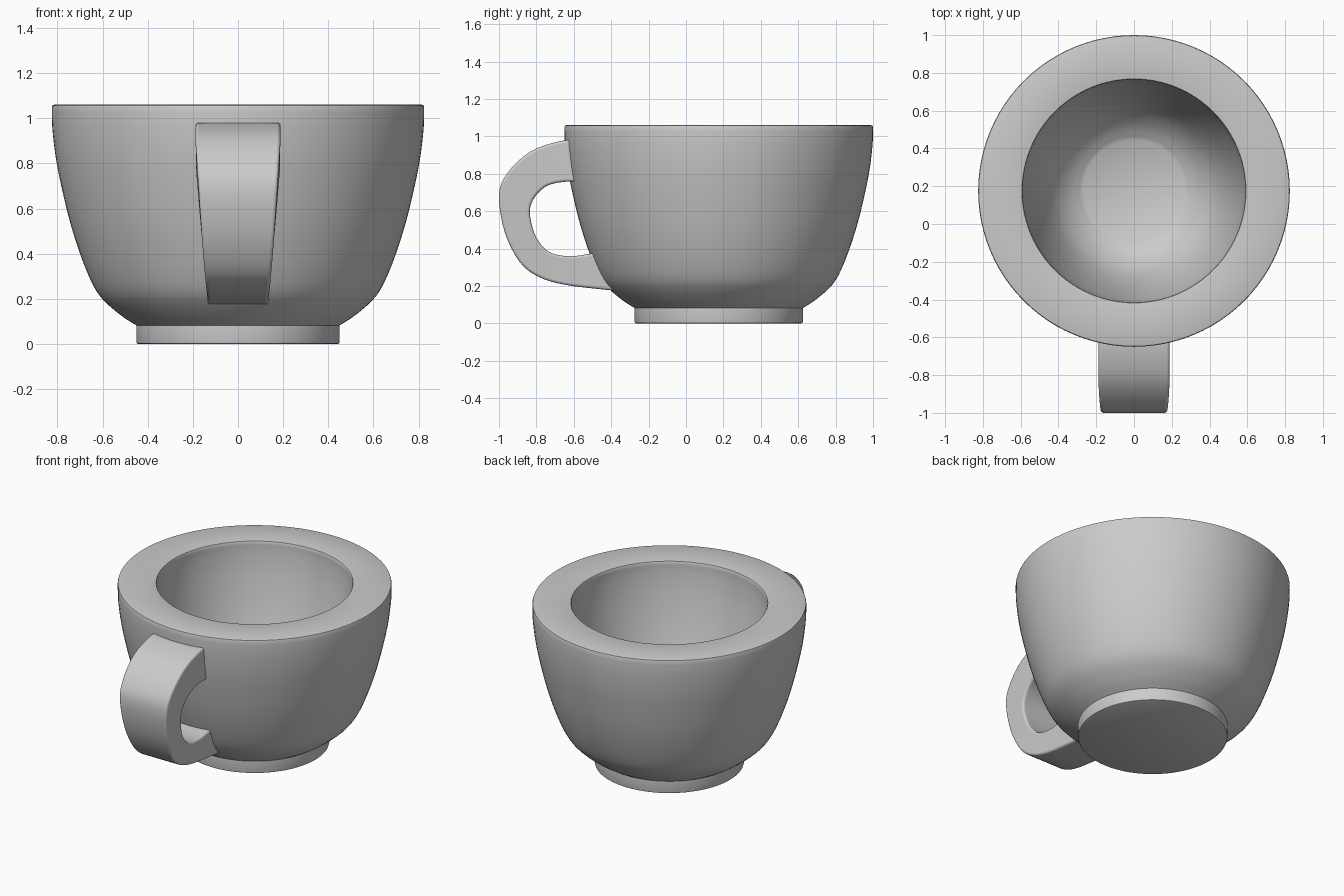
import bpy, bmesh, math
from mathutils import Vector, Matrix

if "Cube" in bpy.data.objects:
    bpy.data.objects.remove(bpy.data.objects["Cube"])

CUP_Y = 0.175


def smooth_curve(pts, steps):
    """Catmull-Rom curve through 2D points."""
    p = [Vector(q) for q in pts]
    p = [2 * p[0] - p[1]] + p + [2 * p[-1] - p[-2]]
    out = []
    for i in range(1, len(p) - 2):
        a, b, c, d = p[i - 1:i + 3]
        for s in range(steps):
            t = s / steps
            out.append(0.5 * (2 * b + (c - a) * t + (2 * a - 5 * b + 4 * c - d) * t * t
                              + (3 * b - a - 3 * c + d) * t ** 3))
    return out + [p[-2]]


def finish(bm, name):
    bmesh.ops.remove_doubles(bm, verts=bm.verts, dist=0.0003)
    bmesh.ops.recalc_face_normals(bm, faces=bm.faces)
    mesh = bpy.data.meshes.new(name)
    bm.to_mesh(mesh)
    bm.free()
    obj = bpy.data.objects.new(name, mesh)
    bpy.context.collection.objects.link(obj)
    bpy.ops.object.select_all(action='DESELECT')
    bpy.context.view_layer.objects.active = obj
    obj.select_set(True)
    return obj


# Cup body: thick-walled bowl with foot, turned around its own axis
outer = smooth_curve([(0.45, 0.082), (0.523, 0.13), (0.61, 0.21), (0.665, 0.31), (0.72, 0.46),
                      (0.762, 0.61), (0.803, 0.80), (0.822, 0.95), (0.825, 1.048)], 4)
inner = smooth_curve([(0.59, 1.052), (0.588, 0.98), (0.572, 0.85), (0.535, 0.67), (0.487, 0.50),
                      (0.425, 0.36), (0.35, 0.27), (0.27, 0.215)], 4)
foot = [(0, 0), (0.442, 0), (0.448, 0.003), (0.45, 0.01), (0.45, 0.075)]
rim = [(0.822, 1.057), (0.814, 1.06), (0.60, 1.06), (0.593, 1.058)]
profile = foot + [tuple(p) for p in outer] + rim + [tuple(p) for p in inner] + [(0, 0.215)]

bm = bmesh.new()
verts = [bm.verts.new((r, 0, z)) for r, z in profile]
edges = [bm.edges.new(pair) for pair in zip(verts, verts[1:])]
bmesh.ops.spin(bm, geom=verts + edges, cent=(0, 0, 0), axis=(0, 0, 1),
               angle=2 * math.pi, steps=96)
bmesh.ops.transform(bm, matrix=Matrix.Translation((0, CUP_Y, 0)), verts=bm.verts)
finish(bm, "cup_body")
bpy.ops.object.shade_smooth_by_angle(angle=math.radians(35))

# Handle: tapered strap lofted between its outer and inner side curves (y, z)
outside = smooth_curve([(-0.58, 0.982), (-0.68, 0.973), (-0.83, 0.92), (-0.95, 0.81), (-1.0, 0.69),
                        (-0.97, 0.49), (-0.89, 0.33), (-0.79, 0.25), (-0.65, 0.207),
                        (-0.43, 0.18), (-0.36, 0.175)], 4)
inside = smooth_curve([(-0.58, 0.757), (-0.65, 0.757), (-0.74, 0.737), (-0.805, 0.68), (-0.835, 0.60),
                       (-0.81, 0.48), (-0.755, 0.40), (-0.69, 0.367), (-0.60, 0.36),
                       (-0.51, 0.373), (-0.40, 0.385)], 4)


def half_width(z):
    t = min(max((z - 0.2) / 0.7, 0), 1)
    return 0.135 + 0.053 * t ** 0.8


bm = bmesh.new()
rings = []
for o, i in zip(outside, inside):
    wo, wi = half_width(o.y), half_width((o.y + i.y) / 2)
    rings.append([bm.verts.new(c) for c in ((-wo, o.x, o.y), (wo, o.x, o.y),
                                            (wi, i.x, i.y), (-wi, i.x, i.y))])
for a, b in zip(rings, rings[1:]):
    for k in range(4):
        bm.faces.new((a[k], a[(k + 1) % 4], b[(k + 1) % 4], b[k]))
bm.faces.new(rings[0])
bm.faces.new(rings[-1])
handle = finish(bm, "handle")
bpy.ops.object.shade_smooth_by_angle(angle=math.radians(40))
bevel = handle.modifiers.new("rounded_edges", 'BEVEL')
bevel.width = 0.03
bevel.segments = 4
bevel.limit_method = 'ANGLE'
bevel.angle_limit = math.radians(50)
